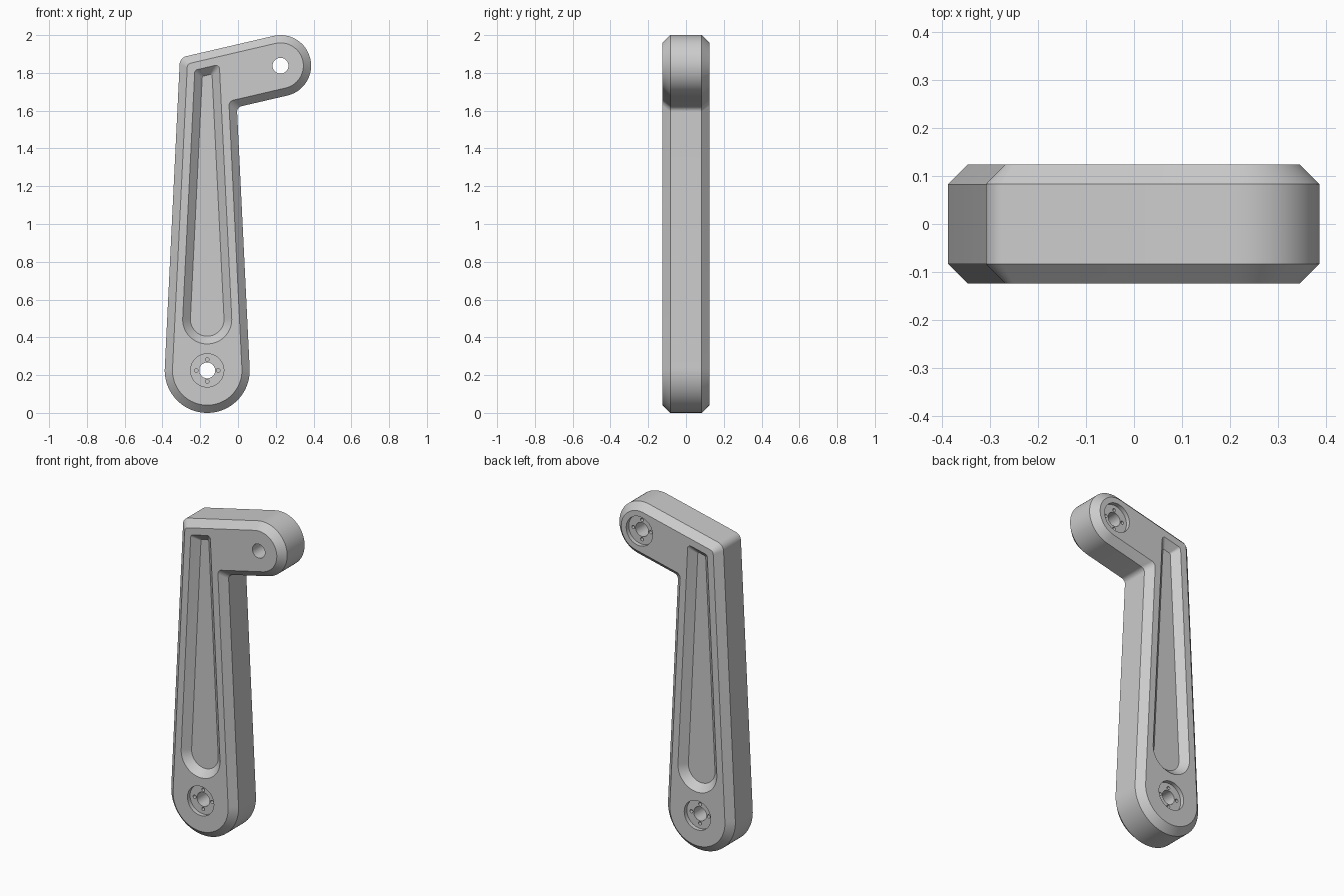
import bpy, bmesh
from math import cos, sin, radians
from mathutils import Vector, Matrix

if "Cube" in bpy.data.objects:
    bpy.data.objects.remove(bpy.data.objects["Cube"])

HALF = 0.124                      # half thickness in y
CH = 0.041                        # chamfer size
BASE, BASE_R = Vector((-0.163, 0.225)), 0.225
TIP, TIP_R = Vector((0.225, 1.838)), 0.162
POCKET, POCKET_R = Vector((-0.163, 0.495)), 0.13
TAPER, TILT = 2.8, 13.1           # side taper and arm slope in degrees
RIGHT, LEFT, TOP, UNDER = TAPER, 180 - TAPER, 90 + TILT, TILT - 90


def unit(deg):
    return Vector((cos(radians(deg)), sin(radians(deg))))


def arc(c, r, a0, a1, n):
    return [c + unit(a0 + (a1 - a0) * i / n) * r for i in range(n + 1)]


def fillet(a, b, f, n=10):
    """Round the corner of two tangent lines (normal angle, centre, radius); f < 0 is concave."""
    n1, n2 = unit(a[0]), unit(b[0])
    k1, k2 = n1.dot(a[1]) + a[2] - f, n2.dot(b[1]) + b[2] - f
    det = n1.x * n2.y - n1.y * n2.x
    c = Vector(((k1 * n2.y - k2 * n1.y) / det, (n1.x * k2 - n2.x * k1) / det))
    return arc(c, f, a[0], b[0], n)


def body_profile(d):
    rb, rt = BASE_R - d, TIP_R - d
    return (arc(BASE, rb, LEFT, 360 + RIGHT, 56)
            + fillet((RIGHT, BASE, rb), (UNDER, TIP, rt), -0.03)
            + arc(TIP, rt, UNDER, TOP, 56)
            + fillet((TOP, TIP, rt), (LEFT, BASE, rb), 0.045 - 0.5 * d))


def pocket_profile(d):
    rp, rt = POCKET_R - d, 0.08 - d
    f = 0.018 - 0.2 * d
    return (arc(POCKET, rp, LEFT, 360 + RIGHT, 48)
            + fillet((RIGHT, POCKET, rp), (TOP, TIP, rt), f)
            + fillet((TOP, TIP, rt), (LEFT, POCKET, rp), f))


def loft(name, profile, sections):
    """Skin a profile through (inset, y) sections and cap both ends."""
    bm = bmesh.new()
    rings = [[bm.verts.new((p.x, y, p.y)) for p in profile(d)] for d, y in sections]
    for r, s in zip(rings, rings[1:]):
        for i in range(len(r)):
            j = (i + 1) % len(r)
            bm.faces.new((r[i], r[j], s[j], s[i]))
    bm.faces.new(rings[0])
    bm.faces.new(rings[-1])
    bmesh.ops.recalc_face_normals(bm, faces=bm.faces)
    return finish(name, bm)


def rod(name, c, r, y0, y1, n=48):
    """Cylinder along y."""
    bm = bmesh.new()
    m = Matrix.Translation((c.x, (y0 + y1) / 2, c.y)) @ Matrix.Rotation(radians(90), 4, 'X')
    bmesh.ops.create_cone(bm, cap_ends=True, segments=n, radius1=r, radius2=r,
                          depth=abs(y1 - y0), matrix=m)
    return finish(name, bm)


def finish(name, bm):
    me = bpy.data.meshes.new(name)
    bm.to_mesh(me)
    bm.free()
    ob = bpy.data.objects.new(name, me)
    bpy.context.collection.objects.link(ob)
    return ob


# Chamfered arm body
arm = loft("crank_arm", body_profile,
           [(CH, -HALF), (0, -HALF + CH), (0, HALF - CH), (CH, HALF)])

# Sloped pockets on both faces
cutters = [loft("pocket_cutter", pocket_profile,
                [(-0.02, s * (HALF + 0.02)), (0.041, s * (HALF - 0.041))]) for s in (-1, 1)]

# Shaft holes, counterbores and their small bolt holes
for c in (BASE, TIP):
    cutters.append(rod("shaft_cutter", c, 0.042, -0.3, 0.3))
for c, s in ((BASE, -1), (BASE, 1), (TIP, 1)):
    cutters.append(rod("counterbore_cutter", c, 0.088, s * (HALF - 0.025), s * 0.3))
    for k in range(4):
        cutters.append(rod("bolt_cutter", c + unit(90 * k) * 0.058, 0.01,
                           s * (HALF - 0.07), s * 0.3, 16))

for cut in cutters:
    mod = arm.modifiers.new(cut.name, 'BOOLEAN')
    mod.operation, mod.solver, mod.object = 'DIFFERENCE', 'EXACT', cut

# Bake the cuts and drop the cutters
bpy.context.view_layer.update()
deps = bpy.context.evaluated_depsgraph_get()
baked = bpy.data.meshes.new_from_object(arm.evaluated_get(deps))
arm.modifiers.clear()
arm.data = baked
for cut in cutters:
    bpy.data.objects.remove(cut)

bpy.context.view_layer.objects.active = arm
arm.select_set(True)
bpy.ops.object.shade_smooth_by_angle(angle=radians(30))
